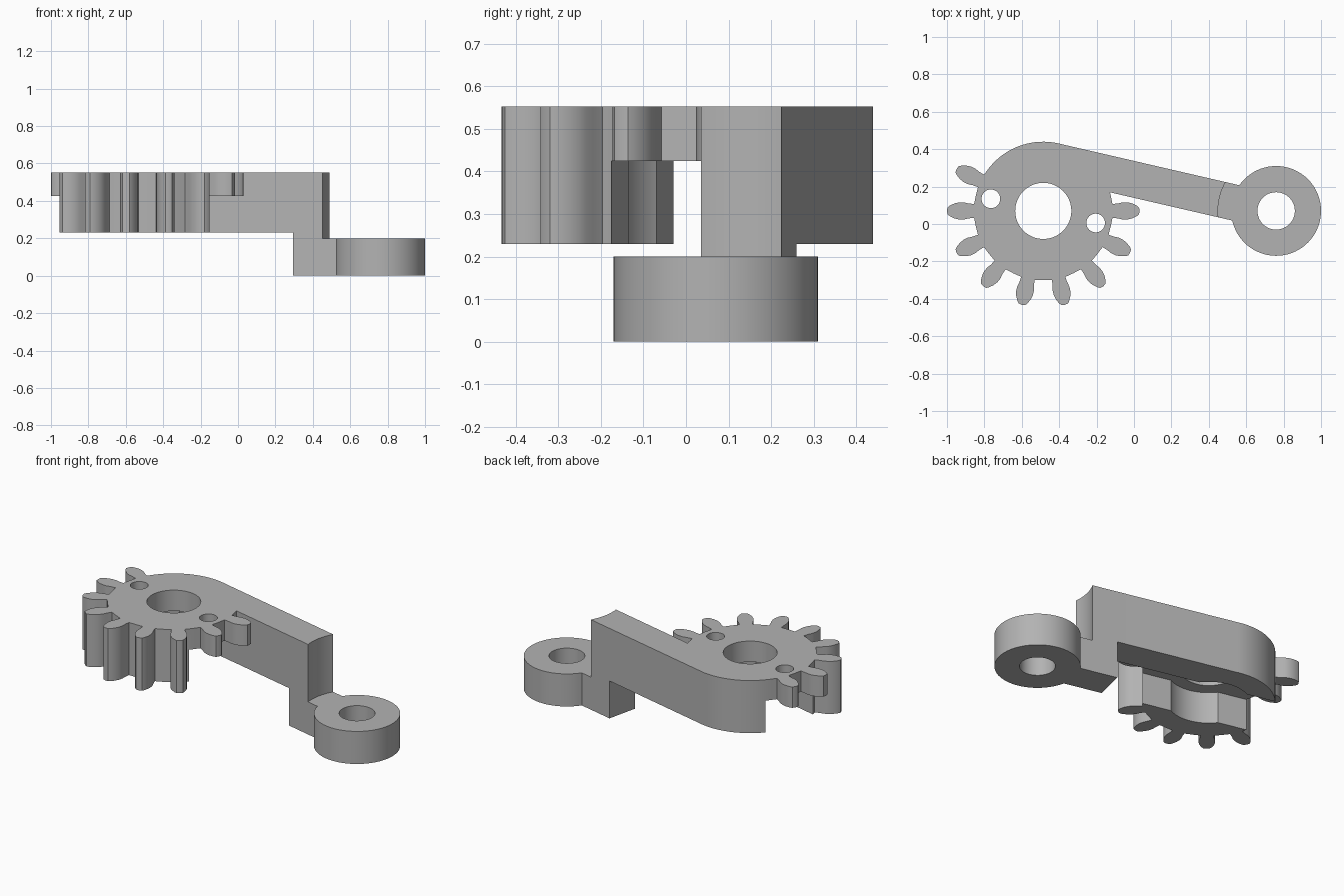
import bpy, bmesh
from math import radians, cos, sin, pi
from mathutils import Vector, Matrix

cube = bpy.data.objects.get("Cube")
if cube:
    bpy.data.objects.remove(cube, do_unlink=True)

HUB = Vector((-0.485, 0.07))       # gear centre
EYE = Vector((0.76, 0.07))         # ring centre
TURN = Matrix.Rotation(radians(-13), 2)
PITCH = 2 * pi / 14
ROOT = 0.37
LOW, FLOOR, TOP = 0.23, 0.425, 0.553

grey = bpy.data.materials.new("plain grey")
grey.use_nodes = True
grey.diffuse_color = (0.45, 0.45, 0.45, 1)
grey.node_tree.nodes["Principled BSDF"].inputs["Base Color"].default_value = (0.45, 0.45, 0.45, 1)


def prism(name, outline, z0, z1):
    """Extrude a closed flat outline from z0 to z1."""
    bm = bmesh.new()
    face = bm.faces.new([bm.verts.new((p[0], p[1], z0)) for p in outline])
    up = bmesh.ops.extrude_face_region(bm, geom=[face])
    verts = [g for g in up["geom"] if isinstance(g, bmesh.types.BMVert)]
    bmesh.ops.translate(bm, verts=verts, vec=(0, 0, z1 - z0))
    bmesh.ops.recalc_face_normals(bm, faces=bm.faces)
    mesh = bpy.data.meshes.new(name)
    bm.to_mesh(mesh)
    bm.free()
    mesh.materials.append(grey)
    obj = bpy.data.objects.new(name, mesh)
    bpy.context.collection.objects.link(obj)
    return obj


def arm_point(u, v):
    """Point given along and across the slanted arm."""
    return HUB + TURN @ Vector((u, v))


def strip(name, u0, u1, v0, v1, z0, z1):
    corners = [(u0, v0), (u1, v0), (u1, v1), (u0, v1)]
    return prism(name, [arm_point(*c) for c in corners], z0, z1)


def polar(r, a):
    return Vector((r * cos(a), r * sin(a)))


def disc(name, centre, r, z0, z1, n=72):
    return prism(name, [centre + polar(r, 2 * pi * i / n) for i in range(n)], z0, z1)


def combine(body, tool, operation):
    mod = body.modifiers.new(operation, "BOOLEAN")
    mod.operation = operation
    mod.solver = "EXACT"
    mod.object = tool
    bpy.context.view_layer.objects.active = body
    bpy.ops.object.modifier_apply(modifier=mod.name)
    bpy.data.objects.remove(tool, do_unlink=True)


def gear_outline():
    """Nine teeth on the front, plain round rim on the back."""
    flank = [(ROOT, 0.037), (0.40, 0.040), (0.425, 0.046), (0.45, 0.046),
             (0.475, 0.040), (0.50, 0.028), (0.512, 0.018)]
    half = 0.037 / ROOT
    pts = []
    for k in range(6, 15):
        a = k * PITCH
        out = Vector((cos(a), sin(a)))
        side = Vector((-sin(a), cos(a)))
        pts += [HUB + out * r - side * w for r, w in flank]
        pts.append(HUB + out * 0.515)
        pts += [HUB + out * r + side * w for r, w in reversed(flank)]
        if k < 14:
            pts += [HUB + polar(ROOT, a + half + (PITCH - 2 * half) * t / 4) for t in range(1, 4)]
    start, end = half, 6 * PITCH - half
    pts += [HUB + polar(ROOT, start + (end - start) * t / 36) for t in range(1, 36)]
    return pts


# Gear with a slot and round pocket hollowed out underneath
crank = prism("geared_crank_arm", gear_outline(), LOW, TOP)
combine(crank, strip("slot", -0.7, 0.7, -0.177, 0.1765, 0.1, FLOOR), "DIFFERENCE")
combine(crank, disc("pocket", HUB, 0.23, 0.1, FLOOR), "DIFFERENCE")

# Slanted arm, its lower foot, and the clearance around the ring
arm = strip("arm", 0, 1.05, 0.177, 0.3695, LOW, TOP)
combine(arm, strip("foot", 0.76, 1.05, 0.177, 0.3695, 0, LOW), "UNION")
combine(arm, disc("clearance", EYE, 0.311, 0.2, 0.7, 96), "DIFFERENCE")
combine(arm, disc("end_ring", EYE, 0.24, 0, 0.2), "UNION")
combine(arm, disc("ring_hole", EYE, 0.10, -0.1, 0.3, 48), "DIFFERENCE")
combine(arm, disc("arm_pocket", HUB, 0.23, 0.1, FLOOR), "DIFFERENCE")
combine(crank, arm, "UNION")

# Shaft bore and two screw holes
combine(crank, disc("bore", HUB, 0.15, 0.1, 0.7), "DIFFERENCE")
for side in (-1, 1):
    combine(crank, disc("screw_hole", arm_point(side * 0.2875, 0), 0.05, 0.1, 0.7, 32), "DIFFERENCE")

bpy.ops.object.select_all(action="DESELECT")
crank.select_set(True)
bpy.context.view_layer.objects.active = crank
bpy.ops.object.shade_smooth_by_angle(angle=radians(25))
